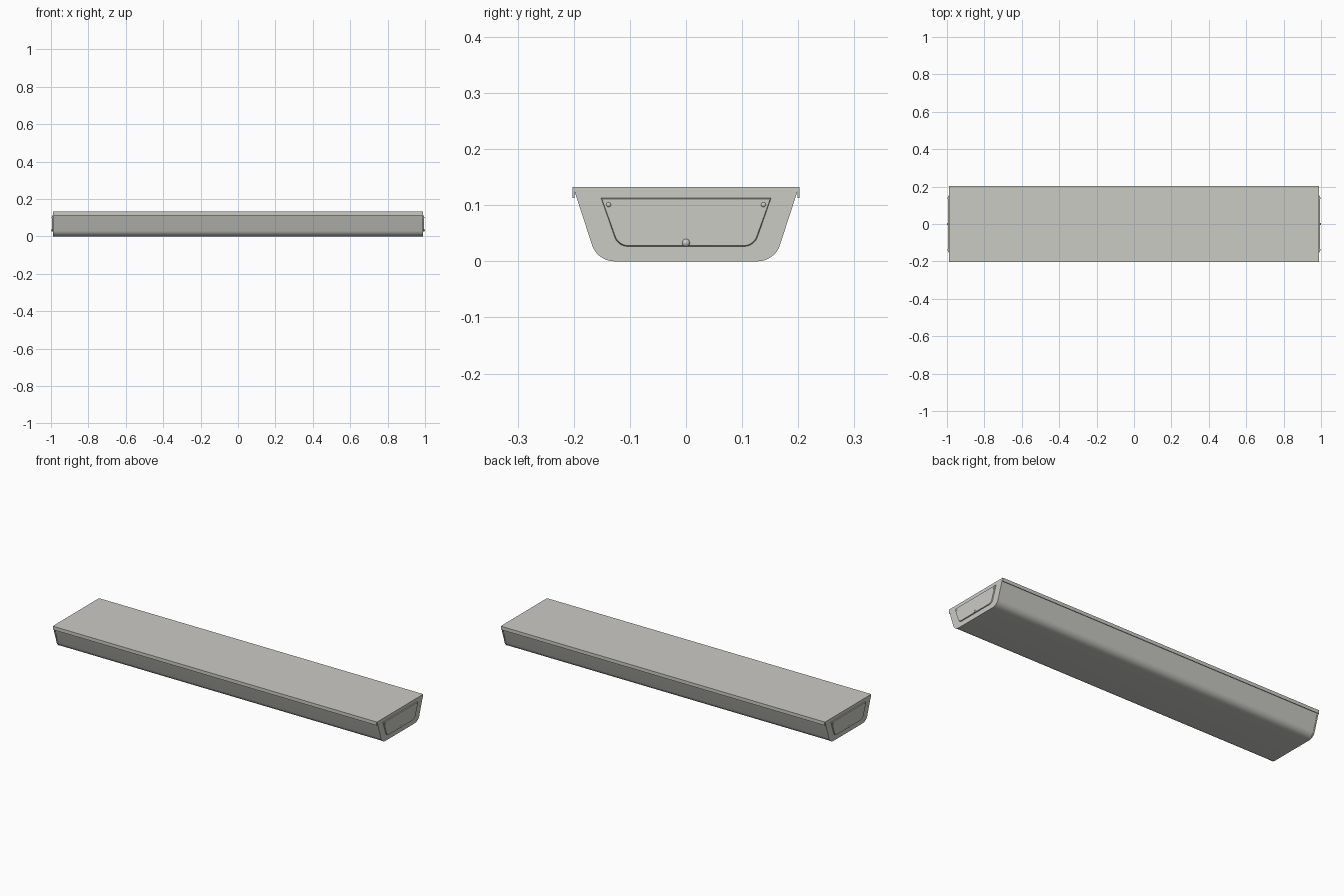
import bpy, bmesh, math

if "Cube" in bpy.data.objects:
    bpy.data.objects.remove(bpy.data.objects["Cube"])

mat = bpy.data.materials.new("warm light grey")
mat.diffuse_color = (0.60, 0.595, 0.56, 1)
mat.use_nodes = True
mat.node_tree.nodes["Principled BSDF"].inputs["Base Color"].default_value = mat.diffuse_color


def finish(name, bm, angle=30):
    bmesh.ops.recalc_face_normals(bm, faces=bm.faces)
    me = bpy.data.meshes.new(name)
    bm.to_mesh(me)
    bm.free()
    me.materials.append(mat)
    ob = bpy.data.objects.new(name, me)
    bpy.context.collection.objects.link(ob)
    bpy.ops.object.select_all(action='DESELECT')
    ob.select_set(True)
    bpy.context.view_layer.objects.active = ob
    bpy.ops.object.shade_smooth_by_angle(angle=math.radians(angle))
    return ob


def loft(name, profile_a, xa, profile_b, xb):
    """Closed solid between two matching (y, z) profiles."""
    bm = bmesh.new()
    a = [bm.verts.new((xa, y, z)) for y, z in profile_a]
    b = [bm.verts.new((xb, y, z)) for y, z in profile_b]
    n = len(a)
    for i in range(n):
        j = (i + 1) % n
        bm.faces.new((a[i], a[j], b[j], b[i]))
    bm.faces.new(a)
    bm.faces.new(b)
    return finish(name, bm)


def trough(top_y, top_z, bot_y, bot_z, r, steps=10):
    """Symmetric tapered profile with rounded bottom corners (bot_y is the sharp corner)."""
    tilt = math.atan2(top_y - bot_y, top_z - bot_z)
    sweep = math.pi / 2 - tilt                    # turn from the floor to the wall
    t = r * math.tan(sweep / 2)
    cy, cz = bot_y - t, bot_z + r
    right = [(cy + r * math.sin(sweep * i / steps), cz - r * math.cos(sweep * i / steps))
             for i in range(steps + 1)] + [(top_y, top_z)]
    return right + [(-y, z) for y, z in reversed(right)]


def dome(name, x, y, z, r, height, sx):
    """Low rounded screw head facing outwards along x."""
    bm = bmesh.new()
    bmesh.ops.create_uvsphere(bm, u_segments=20, v_segments=10, radius=1)
    for v in bm.verts:
        v.co = (sx * (x + v.co.x * height), y + v.co.y * r, z + v.co.z * r)
    finish(name, bm, 60)


# Long trough-shaped diffuser
body = trough(0.197, 0.128, 0.156, 0.0, 0.042)
loft("diffuser_body", body, -0.985, body, 0.985)

# Lid with thin lips hanging over both long edges
lid = [(-0.202, 0.132), (-0.202, 0.113), (-0.199, 0.113), (-0.199, 0.127),
       (0.199, 0.127), (0.199, 0.113), (0.202, 0.113), (0.202, 0.132)]
loft("lid", lid, -0.988, lid, 0.988)

cap = trough(0.201, 0.132, 0.158, 0.0, 0.042)
panel_out = trough(0.152, 0.113, 0.122, 0.026, 0.025)
panel_in = trough(0.150, 0.111, 0.120, 0.028, 0.025)
for side, sx in (("right", 1), ("left", -1)):
    # End cap with a shallow raised panel
    loft(side + "_end_cap", cap, sx * 0.983, cap, sx * 0.990)
    loft(side + "_raised_panel", panel_out, sx * 0.988, panel_in, sx * 0.995)
    # One centre knob and two small screws
    dome(side + "_centre_knob", 0.994, 0, 0.033, 0.007, 0.006, sx)
    for k, y in enumerate((-0.138, 0.138)):
        dome(f"{side}_screw_{k + 1}", 0.994, y, 0.101, 0.0045, 0.003, sx)
